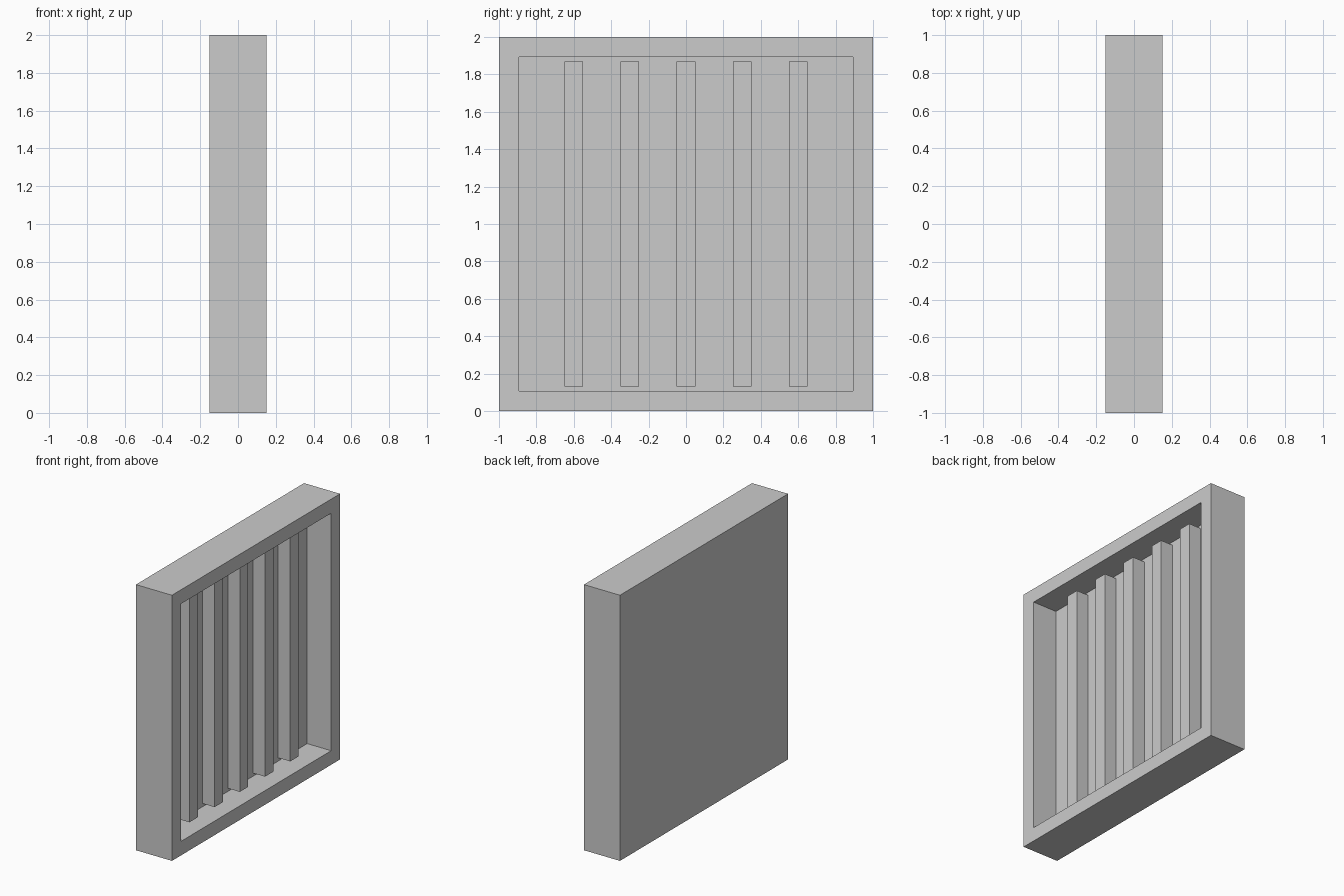
import bpy
import bmesh

if "Cube" in bpy.data.objects:
    bpy.data.objects.remove(bpy.data.objects["Cube"], do_unlink=True)

# Single flat grey
grey = bpy.data.materials.new("light_grey")
grey.use_nodes = True
colour = (0.6, 0.6, 0.6, 1)
grey.diffuse_color = colour
grey.node_tree.nodes["Principled BSDF"].inputs["Base Color"].default_value = colour

DEPTH = 0.15        # half thickness of the panel
OPENING = 0.85      # half size of the recess
FLOOR = -0.05       # x of the recess floor
BAR_FRONT = 0.05    # x of the bar faces
MIDDLE = 1.0        # height of the panel centre


def finish(name, bm):
    bmesh.ops.recalc_face_normals(bm, faces=bm.faces)
    mesh = bpy.data.meshes.new(name)
    bm.to_mesh(mesh)
    bm.free()
    mesh.materials.append(grey)
    obj = bpy.data.objects.new(name, mesh)
    bpy.context.collection.objects.link(obj)
    return obj


def box(bm, low, high):
    verts = bmesh.ops.create_cube(bm, size=1)["verts"]
    for v in verts:
        for i in range(3):
            v.co[i] = high[i] if v.co[i] > 0 else low[i]
    return verts


# Square panel with a recess inset and pushed in from its +x face
bm = bmesh.new()
box(bm, (-DEPTH, -1, 0), (DEPTH, 1, 2))
bm.normal_update()
face = max(bm.faces, key=lambda f: f.normal.x)
bmesh.ops.inset_region(bm, faces=[face], thickness=1 - OPENING)
rim = bmesh.ops.extrude_discrete_faces(bm, faces=[face])["faces"][0]
for v in rim.verts:
    v.co.x = FLOOR
finish("recessed_frame", bm)

# Five upright bars standing on the recess floor; hidden ends run into the frame
for i in range(5):
    y = (i - 2) * 0.3
    bm = bmesh.new()
    box(bm, (FLOOR - 0.02, y - 0.05, MIDDLE - OPENING - 0.02),
        (BAR_FRONT, y + 0.05, MIDDLE + OPENING + 0.02))
    finish(f"upright_bar_{i + 1}", bm)
